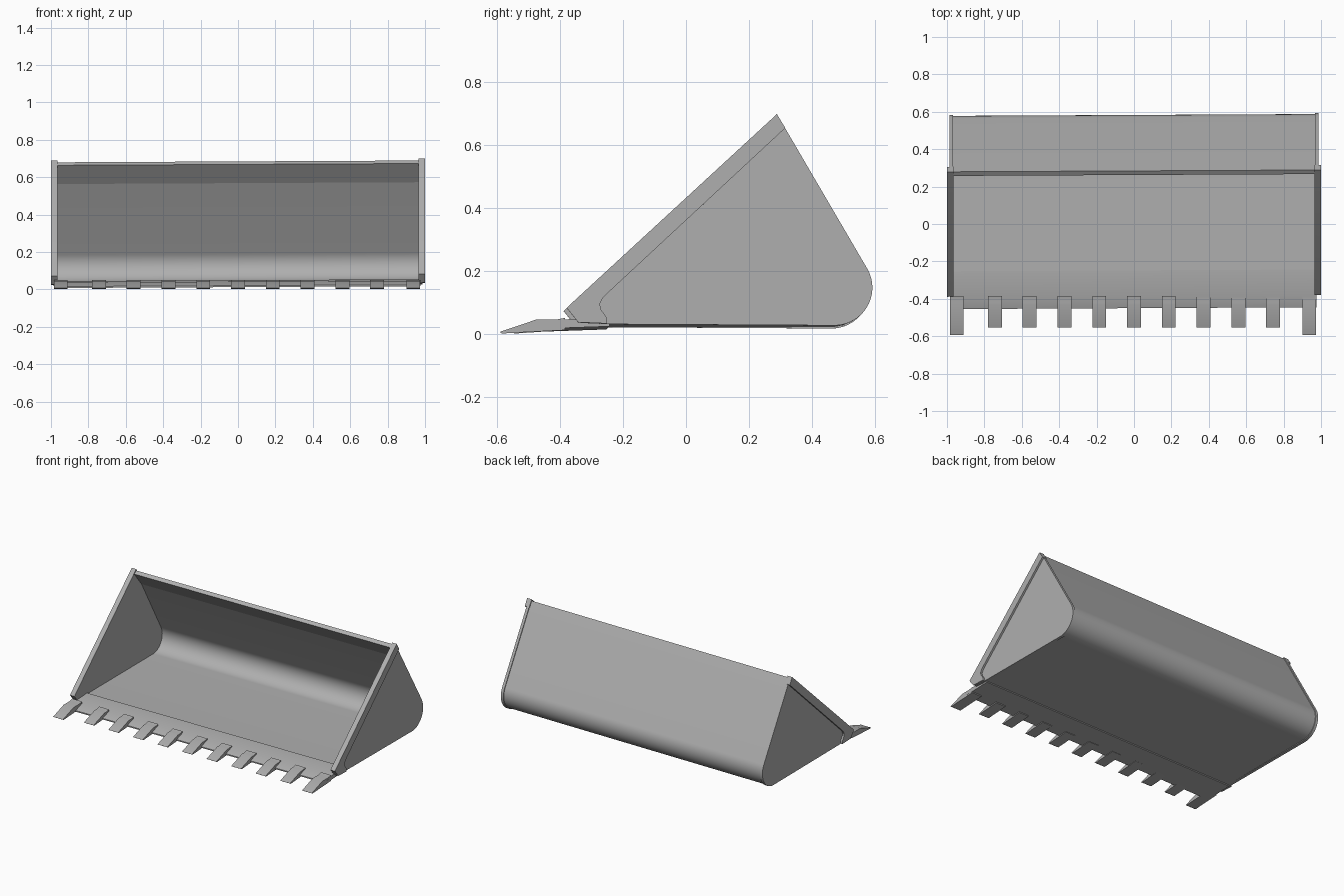
import bpy, bmesh, math

if "Cube" in bpy.data.objects:
    bpy.data.objects.remove(bpy.data.objects["Cube"])

SKEW_Y, SKEW_Z = 0.005, 0.005   # the body sits very slightly askew

steel = bpy.data.materials.new("grey_steel")
steel.diffuse_color = (0.43, 0.43, 0.43, 1)
steel.use_nodes = True
steel.node_tree.nodes["Principled BSDF"].inputs["Base Color"].default_value = steel.diffuse_color


def prism(name, profile, x0, x1, skew=True, angle=20):
    """Extrude a (y, z) profile from x0 to x1."""
    bm = bmesh.new()
    rings = []
    for x in (x0, x1):
        sy, sz = (SKEW_Y * x, SKEW_Z * x) if skew else (0, 0)
        rings.append([bm.verts.new((x, y + sy, z + sz)) for y, z in profile])
    a, b = rings
    n = len(profile)
    bm.faces.new(a)
    bm.faces.new(b[::-1])
    for i in range(n):
        j = (i + 1) % n
        bm.faces.new((a[j], a[i], b[i], b[j]))
    bmesh.ops.recalc_face_normals(bm, faces=bm.faces)
    me = bpy.data.meshes.new(name)
    bm.to_mesh(me)
    bm.free()
    me.materials.append(steel)
    ob = bpy.data.objects.new(name, me)
    bpy.context.collection.objects.link(ob)
    bpy.ops.object.select_all(action='DESELECT')
    ob.select_set(True)
    bpy.context.view_layer.objects.active = ob
    bpy.ops.object.shade_smooth_by_angle(angle=math.radians(angle))
    return ob


def heel(r, n=20):
    """Rounded rear corner, from the back wall down to the floor."""
    pts = []
    for i in range(n + 1):
        a = math.radians(30 - 120 * i / n)
        pts.append((0.468 + r * math.cos(a), 0.142 + r * math.sin(a)))
    return pts


# Bent sheet: back wall, heel and floor, with a thickened upper lip
outer = [(0.284, 0.684)] + heel(0.115) + [(-0.26, 0.026)]
inner = [(0.262, 0.668), (0.344, 0.568)] + heel(0.100) + [(-0.26, 0.041)]
prism("bucket_shell", outer + inner[::-1], -0.97, 0.97, angle=6.8)

# Bevelled cutting edge under the front of the floor
prism("cutting_edge", [(-0.248, 0.019), (-0.248, 0.049), (-0.39, 0.041),
                       (-0.45, 0.020), (-0.45, 0.012)], -0.975, 0.975)

# Side walls and their thick front edge strips
wall = [(0.285, 0.693)] + heel(0.120) + [(-0.25, 0.026), (-0.34, 0.030), (-0.375, 0.08)]
strip = [(0.284, 0.694), (0.311, 0.650), (-0.255, 0.124), (-0.271, 0.107),
         (-0.279, 0.090), (-0.276, 0.073), (-0.265, 0.058), (-0.257, 0.046),
         (-0.257, 0.028), (-0.348, 0.032), (-0.384, 0.077), (-0.376, 0.086)]
for side, s in (("left", -1), ("right", 1)):
    prism(side + "_side_wall", wall, s * 0.968, s * 0.987)
    prism(side + "_edge_strip", strip, s * 0.966, s * 1.0)

# Row of digging teeth; the two corner teeth reach further forward
tooth = [(-0.593, 0.006), (-0.585, 0.001), (-0.54, 0.004), (-0.385, 0.012),
         (-0.385, 0.051), (-0.415, 0.045), (-0.478, 0.045)]
short = [(y + (0.04 if y < -0.45 else 0), z) for y, z in tooth]
for i in range(9):
    x = (i - 4) * 0.186
    prism("tooth_%d" % (i + 1), short, x - 0.037, x + 0.037, skew=False)
prism("left_corner_tooth", tooth, -0.985, -0.911, skew=False)
prism("right_corner_tooth", tooth, 0.900, 0.974, skew=False)
